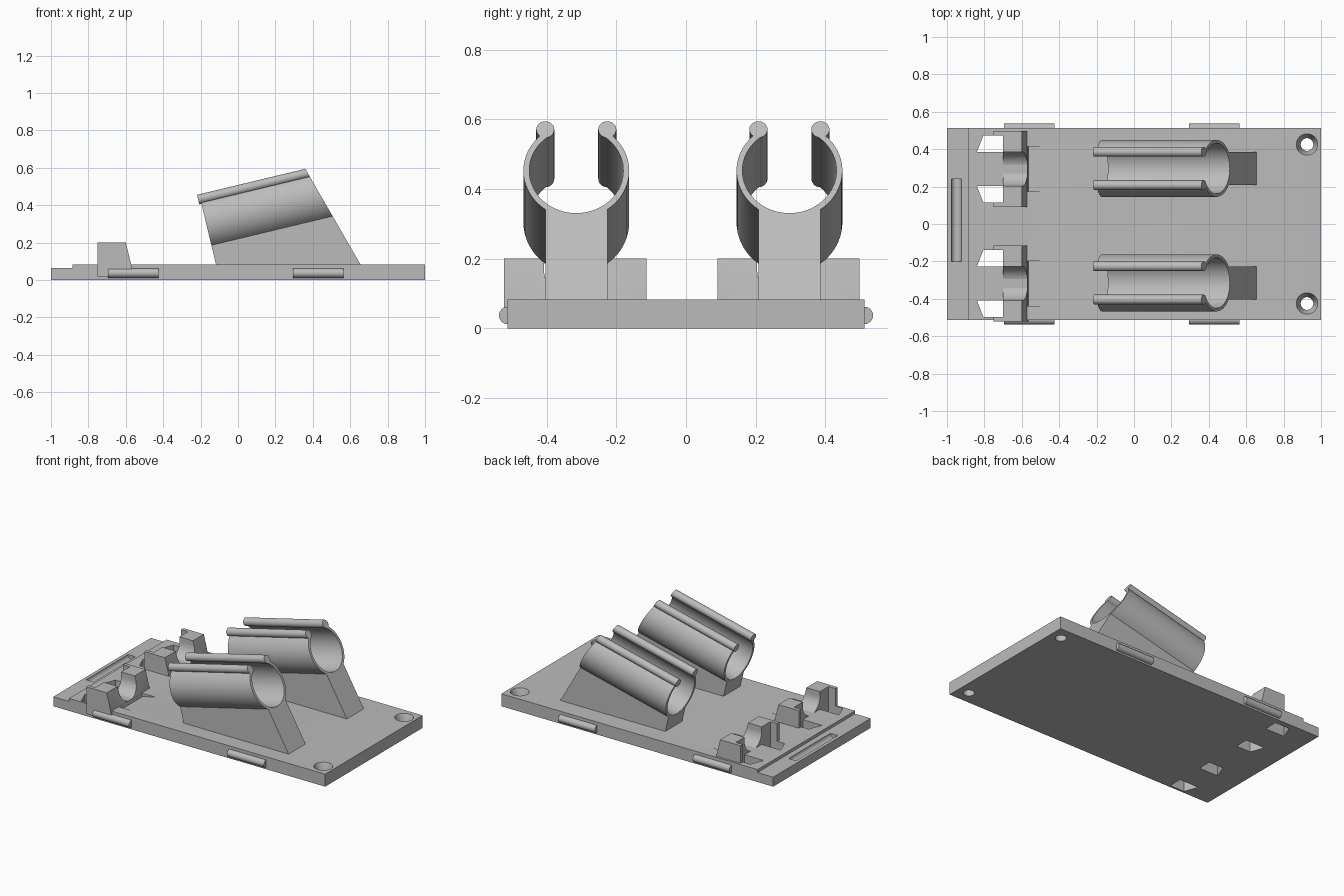
import bpy, bmesh, math
from mathutils import Vector, Matrix

cube = bpy.data.objects.get("Cube")
if cube:
    bpy.data.objects.remove(cube, do_unlink=True)

grey = bpy.data.materials.new("light_grey_plastic")
grey.use_nodes = True
grey.diffuse_color = (0.5, 0.5, 0.5, 1)
grey.node_tree.nodes["Principled BSDF"].inputs["Base Color"].default_value = (0.5, 0.5, 0.5, 1)

X, Y, Z = Vector((1, 0, 0)), Vector((0, 1, 0)), Vector((0, 0, 1))


def prism(name, points, a, b, origin, along, depth, cuts=()):
    """Extrude a 2D outline (axes a, b) and trim it by planes (point, normal)."""
    bm = bmesh.new()
    face = bm.faces.new([bm.verts.new(origin + a * p + b * q) for p, q in points])
    ext = bmesh.ops.extrude_face_region(bm, geom=[face], use_keep_orig=True)
    moved = [g for g in ext["geom"] if isinstance(g, bmesh.types.BMVert)]
    bmesh.ops.translate(bm, verts=moved, vec=along * depth)
    for point, normal in cuts:
        geom = bm.verts[:] + bm.edges[:] + bm.faces[:]
        res = bmesh.ops.bisect_plane(bm, geom=geom, plane_co=point, plane_no=normal,
                                     clear_outer=True)
        rim = [g for g in res["geom_cut"] if isinstance(g, bmesh.types.BMEdge)]
        bmesh.ops.holes_fill(bm, edges=rim, sides=0)
    bmesh.ops.recalc_face_normals(bm, faces=bm.faces[:])
    mesh = bpy.data.meshes.new(name)
    bm.to_mesh(mesh)
    bm.free()
    mesh.materials.append(grey)
    obj = bpy.data.objects.new(name, mesh)
    bpy.context.collection.objects.link(obj)
    return obj


def arc(r, start, end, n, cx=0, cy=0):
    steps = [math.radians(start + (end - start) * i / n) for i in range(n + 1)]
    return [(cx + r * math.cos(t), cy + r * math.sin(t)) for t in steps]


def circle(r, n=24, cx=0, cy=0):
    return arc(r, 0, 360, n, cx, cy)[:-1]


def box(name, x0, x1, y0, y1, z0, z1):
    return prism(name, [(x0, y0), (x1, y0), (x1, y1), (x0, y1)], X, Y, Z * z0, Z, z1 - z0)


def activate(obj):
    bpy.ops.object.select_all(action="DESELECT")
    obj.select_set(True)
    bpy.context.view_layer.objects.active = obj


def carve(obj, cutter):
    mod = obj.modifiers.new("carve", "BOOLEAN")
    mod.operation, mod.solver, mod.object = "DIFFERENCE", "EXACT", cutter
    activate(obj)
    bpy.ops.object.modifier_apply(modifier=mod.name)
    bpy.data.objects.remove(cutter, do_unlink=True)


def cone_cutter(x, y):
    bm = bmesh.new()
    bmesh.ops.create_cone(bm, cap_ends=True, segments=32, radius1=0.034, radius2=0.06,
                          depth=0.07, matrix=Matrix.Translation((x, y, 0.055)))
    mesh = bpy.data.meshes.new("sink")
    bm.to_mesh(mesh)
    bm.free()
    obj = bpy.data.objects.new("sink", mesh)
    bpy.context.collection.objects.link(obj)
    return obj


# Base plate with a lowered lip at the left end
TOP = 0.083
outline = [(-1, 0), (1, 0), (1, TOP), (-0.885, TOP), (-0.885, 0.063), (-1, 0.063)]
plate = prism("base_plate", outline, X, Z, Y * -0.512, Y, 1.024)

# Rounded groove in the lip
carve(plate, prism("groove", circle(0.027, 24, -0.95, 0.063), X, Z, Y * -0.2, Y, 0.44))

# Countersunk screw holes
for y in (-0.425, 0.425):
    carve(plate, prism("bore", circle(0.034, 32, 0.925, y), X, Y, Z * -0.1, Z, 0.3))
    carve(plate, cone_cutter(0.925, y))

# Rounded snap ridges on the long sides
for side in (-1, 1):
    for label, x in (("left", -0.695), ("right", 0.295)):
        end = "front" if side < 0 else "back"
        prism(f"{end}_{label}_ridge", circle(0.025, 24, side * 0.512, 0.037),
              Y, Z, X * x, X, 0.27)

# Tilted frame shared by the tube clips
tilt = math.radians(13.5)
U = Vector((math.cos(tilt), 0, math.sin(tilt)))
W = Vector((-math.sin(tilt), 0, math.cos(tilt)))
slant = (Vector((0.655, 0, TOP)), Vector((0.866, 0, 0.5)))
floor = (Z * 0.04, -Z)
START, AXIS, HALF = -0.095, 0.337, 0.089
OUTER, INNER = 0.152, 0.135

for label, cy in (("front", -0.315), ("back", 0.297)):
    origin = Y * cy + W * AXIS + U * START

    # Open tube with a bead along each lip
    wall = arc(OUTER, 124, 416, 56) + arc(INNER, 416, 124, 56)
    prism(f"{label}_tube_clip", wall, Y, W, origin, U, 1, [slant])
    for side, s in (("near", -1), ("far", 1)):
        prism(f"{label}_{side}_bead", circle(0.026, 24, s * HALF, 0.131), Y, W,
              origin - U * 0.012, U, 1, [slant])

    # Pedestal hollowed to cradle the tube
    mid = 0.143
    edge = math.degrees(math.asin(HALF / mid))
    cradle = arc(mid, 270 - edge, 270 + edge, 16) + [(HALF, -0.6), (-HALF, -0.6)]
    prism(f"{label}_pedestal", cradle, Y, W, origin, U, 1, [floor, slant])

    # Cable saddle: block with a sloped face and a round channel
    saddle = [(-0.7, 0.02), (-0.565, 0.02), (-0.565, 0.06), (-0.6, 0.2), (-0.7, 0.2)]
    cs = cy - 0.003
    block = prism(f"{label}_saddle", saddle, X, Z, Y * (cs - 0.204), Y, 0.408)
    channel = arc(0.09, 180, 360, 24, 0, 0.17) + [(0.09, 0.3), (-0.09, 0.3)]
    carve(block, prism("channel", channel, Y, Z, Y * cs - X * 0.9, X, 0.6))

    # Sloping relief in front of the saddle
    wedge = [(-0.57, 0.06), (-0.565, 0.06), (-0.475, TOP), (-0.475, 0.2), (-0.57, 0.2)]
    carve(plate, prism("relief", wedge, X, Z, Y * (cs - 0.12), Y, 0.24))

    # Thin cheeks and through slots on both sides of the channel
    for side, s in (("near", -1), ("far", 1)):
        y0, y1 = sorted((cs + s * 0.18, cs + s * 0.204))
        box(f"{label}_{side}_cheek", -0.75, -0.6, y0, y1, 0.02, 0.2)
        slot = [(-0.84, s * 0.09), (-0.7, s * 0.09), (-0.7, s * 0.18), (-0.805, s * 0.18)]
        carve(plate, prism("slot", slot, X, Y, Y * cs - Z * 0.1, Z, 0.3))

# Smooth the round surfaces and keep the corners crisp
for obj in list(bpy.context.collection.objects):
    if obj.type == "MESH" and grey.name in obj.data.materials:
        activate(obj)
        bpy.ops.object.shade_smooth_by_angle(angle=math.radians(30))
